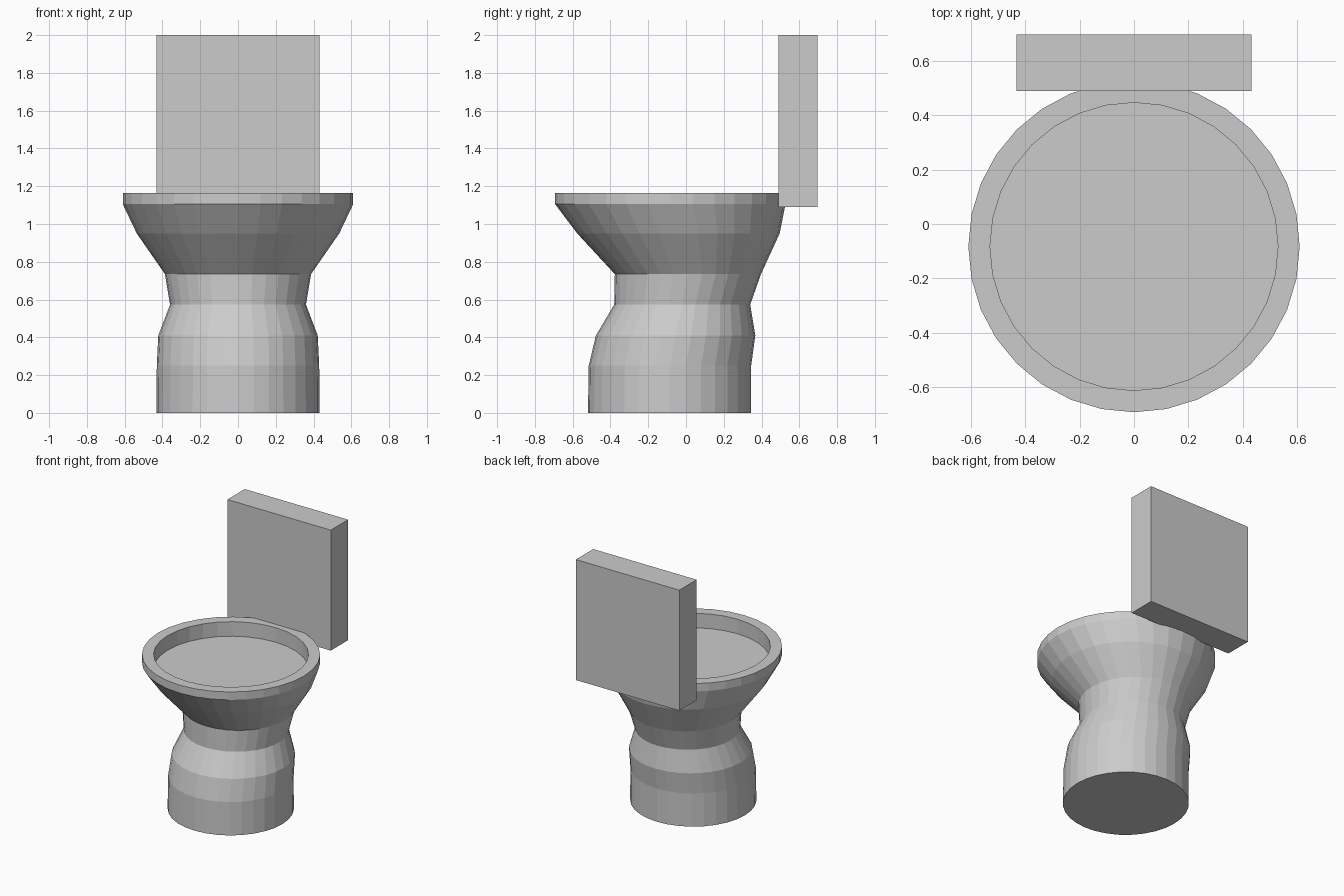
import bpy, bmesh, math

if "Cube" in bpy.data.objects:
    bpy.data.objects.remove(bpy.data.objects["Cube"])

SEGMENTS = 32


def make_object(name, bm):
    bmesh.ops.recalc_face_normals(bm, faces=bm.faces)
    mesh = bpy.data.meshes.new(name)
    bm.to_mesh(mesh)
    bm.free()
    obj = bpy.data.objects.new(name, mesh)
    bpy.context.collection.objects.link(obj)
    return obj


def loft(name, rings):
    """Skin a stack of circles given as (z, centre y, radius), capped at both ends."""
    bm = bmesh.new()
    loops = []
    for z, cy, r in rings:
        angles = [2 * math.pi * i / SEGMENTS for i in range(SEGMENTS)]
        loops.append([bm.verts.new((r * math.cos(a), cy + r * math.sin(a), z)) for a in angles])
    for low, high in zip(loops, loops[1:]):
        for i in range(SEGMENTS):
            j = (i + 1) % SEGMENTS
            bm.faces.new((low[i], low[j], high[j], high[i]))
    bm.faces.new(loops[0][::-1])
    bm.faces.new(loops[-1])
    return make_object(name, bm)


def box(name, lo, hi):
    bm = bmesh.new()
    bmesh.ops.create_cube(bm, size=1)
    for v in bm.verts:
        v.co = [(a + b) / 2 + c * (b - a) for a, b, c in zip(lo, hi, v.co)]
    return make_object(name, bm)


# Pedestal flaring into the bowl, then over the rim and down to the water level
loft("pedestal_and_bowl", [
    (0.00, -0.087, 0.432),
    (0.25, -0.085, 0.430),
    (0.41, -0.055, 0.422),
    (0.573, -0.02, 0.360),
    (0.735, 0.01, 0.387),
    (0.95, -0.04, 0.536),
    (1.105, -0.083, 0.61),
    (1.165, -0.083, 0.61),
    (1.165, -0.083, 0.53),
    (1.055, -0.083, 0.53),
])

# Cistern standing behind the bowl
box("tank", (-0.432, 0.49, 1.09), (0.432, 0.697, 2.0))
